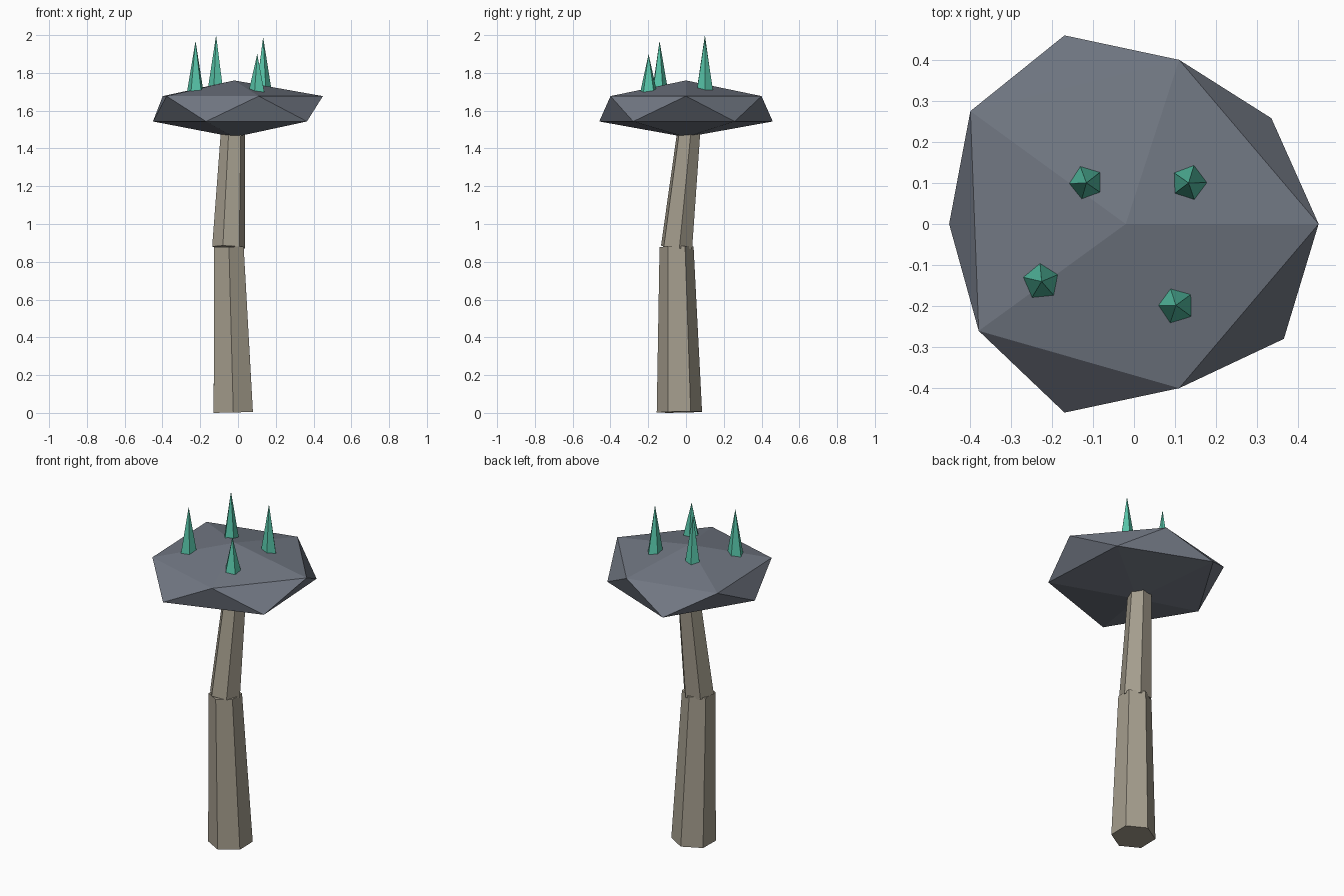
import bpy, bmesh, math
from mathutils import Vector, Matrix

if "Cube" in bpy.data.objects:
    bpy.data.objects.remove(bpy.data.objects["Cube"])


def material(name, rgb):
    m = bpy.data.materials.new(name)
    m.diffuse_color = (*rgb, 1.0)
    m.use_nodes = True
    m.node_tree.nodes["Principled BSDF"].inputs["Base Color"].default_value = m.diffuse_color
    return m


BARK = material("pale_bark", (0.37, 0.335, 0.265))
STONE = material("slate_grey", (0.165, 0.185, 0.225))
TEAL = material("teal_crystal", (0.095, 0.55, 0.39))


def finish(name, bm, mat):
    bmesh.ops.recalc_face_normals(bm, faces=bm.faces)
    mesh = bpy.data.meshes.new(name)
    bm.to_mesh(mesh)
    bm.free()
    mesh.materials.append(mat)
    ob = bpy.data.objects.new(name, mesh)
    bpy.context.collection.objects.link(ob)
    return ob


def taper(name, start, end, r1, r2, sides, turn, mat):
    """Flat-sided cone or frustum running from start to end."""
    start, end = Vector(start), Vector(end)
    axis = end - start
    rot = Vector((0, 0, 1)).rotation_difference(axis).to_matrix()
    bm = bmesh.new()

    def ring(centre, r):
        out = []
        for i in range(sides):
            a = math.radians(turn) + math.tau * i / sides
            out.append(bm.verts.new(centre + rot @ Vector((r * math.cos(a), r * math.sin(a), 0))))
        return out

    low = ring(start, r1)
    bm.faces.new(low[::-1])
    if r2 > 0:
        high = ring(end, r2)
        bm.faces.new(high)
    else:
        high = [bm.verts.new(end)] * sides
    for i in range(sides):
        j = (i + 1) % sides
        quad = [low[i], low[j], high[j], high[i]]
        bm.faces.new(quad if r2 > 0 else quad[:3])
    return finish(name, bm, mat)


# Two-piece bent trunk
taper("lower_trunk", (-0.025, -0.035, 0.004), (-0.048, -0.05, 0.88), 0.12, 0.09, 6, 90, BARK)
taper("upper_trunk", (-0.05, -0.05, 0.876), (-0.026, 0.017, 1.51), 0.088, 0.064, 6, 10, BARK)

# Squashed, slightly irregular icosahedron cap
bm = bmesh.new()
bmesh.ops.create_icosphere(bm, subdivisions=1, radius=1.0)
upper = [0.525, 0.47, 0.523, 0.495, 0.47]      # radius every 72 degrees from +x
lower = [0.49, 0.54, 0.481, 0.54, 0.532]       # same, starting at 36 degrees
for v in bm.verts:
    deg = math.degrees(math.atan2(v.co.y, v.co.x)) % 360
    if abs(v.co.z) > 0.9:
        f = 0.5
    elif v.co.z > 0:
        f = upper[round(deg / 72) % 5]
    else:
        f = lower[round((deg - 36) / 72) % 5]
    v.co = Vector((v.co.x * f - 0.02, v.co.y * f, 1.61 + 0.15 * v.co.z))
finish("cap", bm, STONE)

# Crystal spikes: x, y, tip height, turn
spikes = [(-0.116, 0.10, 2.0, 38), (0.133, 0.10, 1.99, 1),
          (-0.225, -0.14, 1.97, 23), (0.102, -0.198, 1.90, 36)]
for n, (x, y, tip, turn) in enumerate(spikes, 1):
    taper(f"crystal_spike_{n}", (x, y, 1.70), (x, y, tip), 0.046, 0, 5, turn, TEAL)
